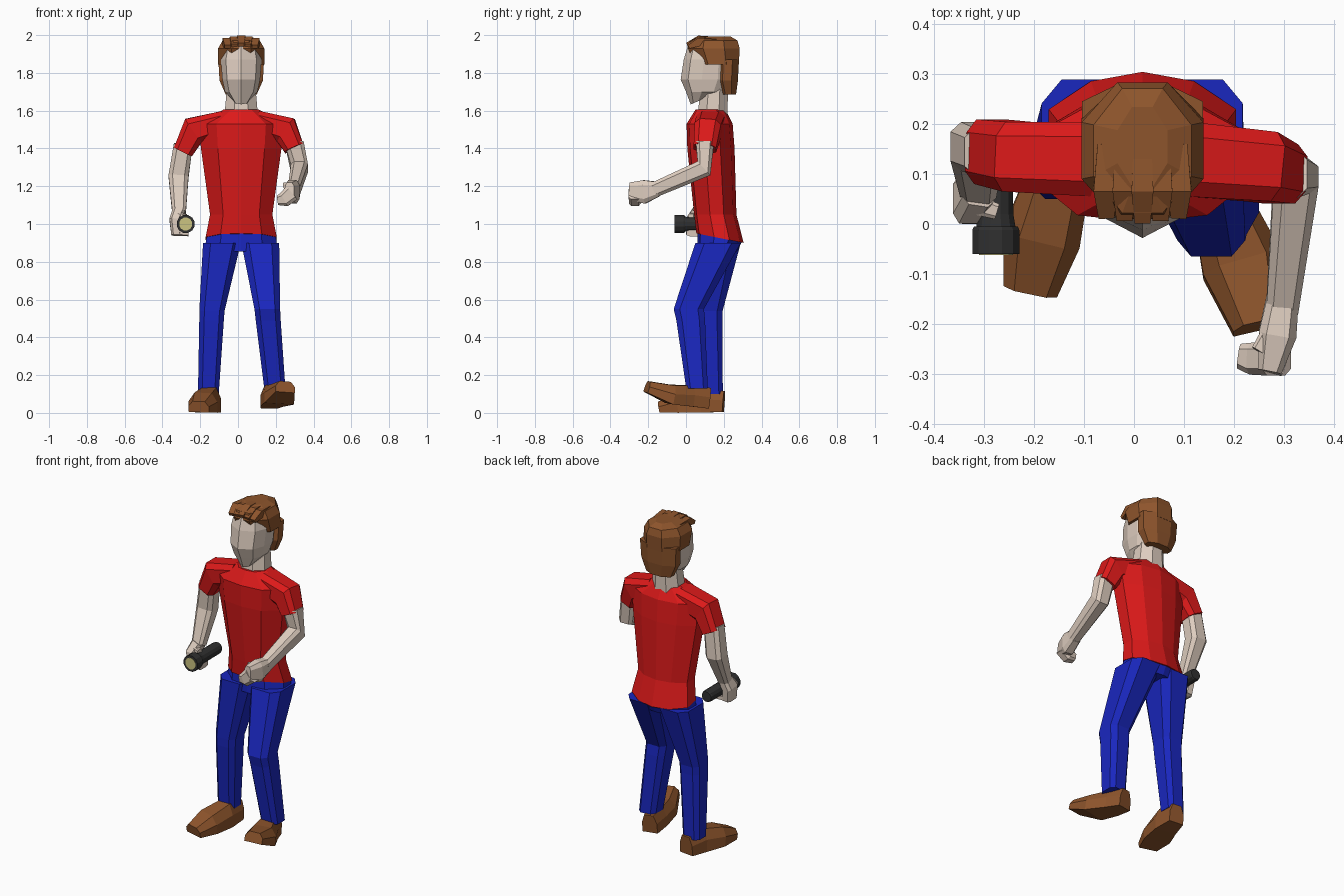
import bpy, bmesh, math
from mathutils import Vector


def material(name, rgb):
    m = bpy.data.materials.new(name)
    m.diffuse_color = (*rgb, 1)
    return m


RED = material("red_cloth", (0.72, 0.01, 0.01))
BLUE = material("blue_cloth", (0.01, 0.02, 0.52))
SKIN = material("skin", (0.73, 0.61, 0.52))
BROWN = material("brown", (0.27, 0.09, 0.025))
BLACK = material("black", (0.03, 0.03, 0.03))
LENS = material("lens", (0.6, 0.55, 0.22))


def ngon(n):
    k = 1 / math.cos(math.pi / n)
    return [(k * math.cos((i + .5) * math.tau / n), k * math.sin((i + .5) * math.tau / n))
            for i in range(n)]


# Cross-sections in half-width / half-depth units
OCT = ngon(8)
BOX = [(1, -.6), (1, .6), (.6, 1), (-.6, 1), (-1, .6), (-1, -.6), (-.6, -1), (.6, -1)]
TORSO = [(0, -1), (.58, -.88), (1, -.25), (1, .4), (.55, .85), (0, 1),
         (-.55, .85), (-1, .4), (-1, -.25), (-.58, -.88)]
FACE = [(0, -1), (.75, -.72), (1, -.2), (1, .4), (.6, 1), (-.6, 1), (-1, .4), (-1, -.2), (-.75, -.72)]
SHOE = [(1, -1), (1, .1), (.6, 1), (-.6, 1), (-1, .1), (-1, -1)]


def loft(name, rings, mat, profile=OCT, flat=False, ref=(1, 0, 0)):
    """Skin rings (x, y, z, a, b[, slope]); flat rings lie level, others follow the path."""
    bm = bmesh.new()
    pts = [Vector(r[:3]) for r in rings]
    loops = []
    for i, r in enumerate(rings):
        if flat:
            u, v = Vector((1, 0, 0)), Vector((0, 1, 0))
        else:
            t = (pts[min(i + 1, len(pts) - 1)] - pts[max(i - 1, 0)]).normalized()
            u = Vector(ref)
            u = (u - t * u.dot(t)).normalized()
            v = t.cross(u)
        slope = Vector((0, 0, r[5] if len(r) > 5 else 0))
        loops.append([bm.verts.new(pts[i] + u * (p * r[3]) + v * (q * r[4]) + slope * q)
                      for p, q in profile])
    n = len(profile)
    for lo, hi in zip(loops, loops[1:]):
        for k in range(n):
            bm.faces.new((lo[k], lo[(k + 1) % n], hi[(k + 1) % n], hi[k]))
    bm.faces.new(loops[0][::-1])
    bm.faces.new(loops[-1])
    bmesh.ops.recalc_face_normals(bm, faces=bm.faces)
    me = bpy.data.meshes.new(name)
    bm.to_mesh(me)
    bm.free()
    me.materials.append(mat)
    ob = bpy.data.objects.new(name, me)
    bpy.context.collection.objects.link(ob)
    return ob


C = 0.017  # body centre line

# Shirt
loft("shirt_body", [(C, .18, .925, .188, .125, -.025), (C, .155, 1.05, .165, .112),
                    (C, .132, 1.40, .213, .125), (C, .125, 1.53, .225, .122),
                    (C, .13, 1.605, .095, .08)], RED, TORSO, flat=True)
Y = (0, 1, 0)
loft("right_sleeve", [(-.07, .13, 1.54, .075, .06), (-.235, .135, 1.495, .07, .075),
                      (-.29, .145, 1.385, .065, .053)], RED, BOX, ref=Y)
loft("left_sleeve", [(.10, .13, 1.54, .075, .06), (.255, .115, 1.495, .07, .075),
                     (.297, .1, 1.40, .06, .053)], RED, BOX, ref=Y)

# Trousers
loft("trouser_seat", [(C, .18, .935, .182, .118, -.025), (C, .165, .855, .195, .105)],
     BLUE, TORSO, flat=True)
loft("left_trouser_leg", [(.118, .17, .90, .1, .12), (.155, .015, .55, .068, .08),
                          (.160, .025, .49, .066, .076), (.195, .058, .13, .056, .057)],
     BLUE, BOX, flat=True)
loft("right_trouser_leg", [(-.085, .17, .90, .1, .12), (-.138, .122, .54, .067, .072),
                           (-.14, .122, .49, .065, .07), (-.157, .142, .1, .055, .053)],
     BLUE, BOX, flat=True)

# Shoes: right one flat, left one on its heel
loft("right_shoe", [(-.14, .2, .06, .045, .055), (-.152, .09, .068, .064, .066),
                    (-.185, -.03, .055, .078, .052), (-.208, -.135, .032, .055, .029)],
     BROWN, SHOE)
loft("left_shoe", [(.162, .12, .078, .045, .055), (.18, .03, .09, .062, .056),
                   (.218, -.08, .098, .082, .05), (.25, -.205, .138, .052, .03)],
     BROWN, SHOE)

# Right arm hanging, gripping the torch
loft("right_arm", [(-.29, .145, 1.42, .05, .048), (-.315, .155, 1.25, .053, .05),
                   (-.312, .07, 1.06, .036, .033)], SKIN, BOX)
loft("right_palm", [(-.312, .07, 1.07, .034, .036), (-.333, .05, 1.02, .03, .05),
                    (-.325, .045, .945, .028, .045)], SKIN, BOX)
loft("right_fingers", [(-.34, .045, .957, .045, .02), (-.262, .045, .952, .042, .017)],
     SKIN, BOX, ref=Y)
loft("right_thumb", [(-.325, .04, 1.045, .02, .018), (-.275, .025, 1.042, .016, .012)],
     SKIN, BOX, ref=Y)

# Left arm bent forward with a loose fist
loft("left_arm", [(.298, .1, 1.43, .05, .048), (.325, .095, 1.295, .045, .05),
                  (.297, -.17, 1.18, .032, .04)], SKIN, BOX)
loft("left_palm", [(.298, -.15, 1.185, .032, .04), (.288, -.22, 1.17, .038, .062),
                   (.272, -.298, 1.175, .024, .045)], SKIN, BOX)
loft("left_fingers", [(.285, -.27, 1.165, .034, .045), (.245, -.27, 1.13, .032, .04),
                      (.212, -.265, 1.125, .025, .025)], SKIN, BOX, ref=Y)
loft("left_thumb", [(.285, -.2, 1.2, .02, .02), (.25, -.255, 1.205, .015, .015)], SKIN, BOX)

# Neck and head
loft("neck", [(C, .14, 1.56, .09, .08), (C, .15, 1.73, .075, .072)], SKIN, OCT, flat=True)
loft("head", [(C, .075, 1.655, .04, .05, .022), (C, .105, 1.70, .086, .105),
              (C, .112, 1.765, .1, .14), (C, .12, 1.87, .108, .132),
              (C, .125, 1.955, .09, .112)], SKIN, FACE, flat=True)

# Hair: cap, nape and a row of fringe locks
loft("hair_cap", [(C, .165, 1.845, .122, .115), (C, .147, 1.93, .122, .137),
                  (C, .147, 1.972, .098, .125), (C, .155, 1.993, .05, .08)],
     BROWN, OCT, flat=True)
loft("hair_nape", [(C, .225, 1.685, .082, .04), (C, .217, 1.76, .115, .058),
                   (C, .222, 1.87, .121, .058)], BROWN, OCT, flat=True)
for i in range(-2, 3):
    drop = .006 * abs(i)
    loft("fringe_lock", [(C + .036 * i, .16, 1.985 - drop, .018, .006),
                         (C + .038 * i, .07, 1.976 - drop, .022, .022),
                         (C + .036 * i, .005 + .005 * abs(i), 1.95 - drop, .016, .01)],
         BROWN, ngon(4))

# Torch
loft("torch_body", [(-.277, .2, 1, .03, .03), (-.277, .19, 1, .034, .034),
                    (-.277, .02, 1, .035, .035), (-.277, -.01, 1, .04, .04)], BLACK, ngon(12))
loft("torch_head", [(-.277, -.005, 1, .044, .044), (-.277, -.012, 1, .047, .047),
                    (-.277, -.06, 1, .047, .047)], BLACK, ngon(12))
loft("torch_lens", [(-.277, -.058, 1, .034, .034), (-.277, -.062, 1, .034, .034)],
     LENS, ngon(12))
